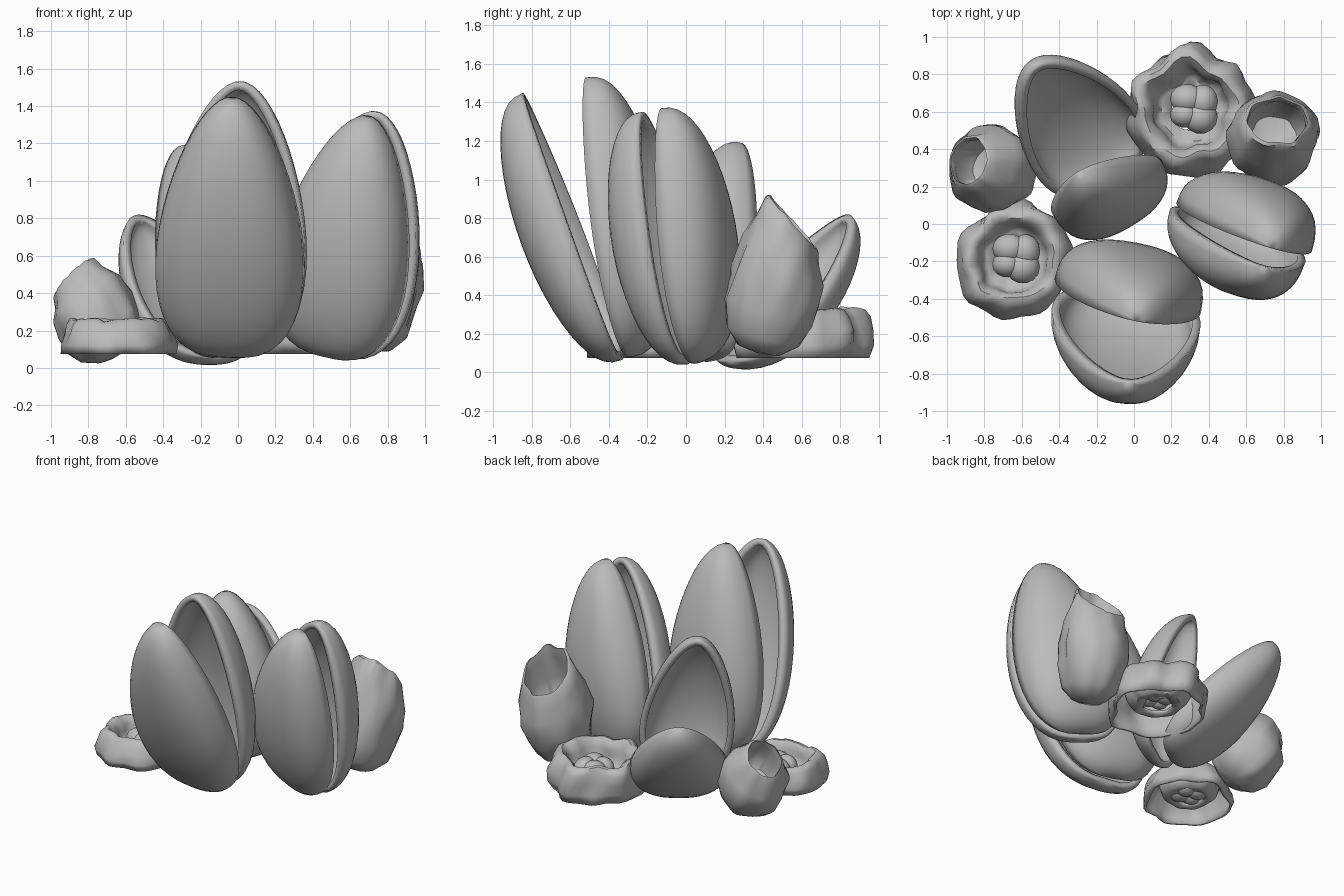
import bpy, bmesh, math
from mathutils import Vector, noise

cube = bpy.data.objects.get("Cube")
if cube:
    bpy.data.objects.remove(cube)

GREY = (0.5, 0.5, 0.5, 1)
mat = bpy.data.materials.new("shell grey")
mat.use_nodes = True
mat.diffuse_color = GREY
mat.node_tree.nodes["Principled BSDF"].inputs["Base Color"].default_value = GREY


def add_grid(name, rows, closed=False, shell=0.0):
    """Skin rows of points into one smooth surface."""
    bm = bmesh.new()
    grid = [[bm.verts.new(p) for p in row] for row in rows]
    n = len(rows[0])
    for low, high in zip(grid, grid[1:]):
        for j in range(n if closed else n - 1):
            k = (j + 1) % n
            bm.faces.new((low[j], low[k], high[k], high[j]))
    bmesh.ops.remove_doubles(bm, verts=bm.verts, dist=0.0005)
    mesh = bpy.data.meshes.new(name)
    bm.to_mesh(mesh)
    bm.free()
    mesh.materials.append(mat)
    obj = bpy.data.objects.new(name, mesh)
    bpy.context.collection.objects.link(obj)
    if shell:
        mod = obj.modifiers.new("thickness", "SOLIDIFY")
        mod.thickness = shell
        mod.offset = -1
    bpy.ops.object.select_all(action="DESELECT")
    obj.select_set(True)
    bpy.context.view_layer.objects.active = obj
    bpy.ops.object.shade_smooth_by_angle(angle=math.radians(50))
    return obj


def soft(value, power):
    """Signed power, used to make sections fuller than an ellipse."""
    return math.copysign(abs(value) ** power, value) if abs(value) > 1e-6 else 0.0


def valve(name, base, tip, facing, width, depth, bow=0.0):
    """Egg-shaped half shell, bulging towards its facing direction."""
    base, tip, facing = Vector(base), Vector(tip), Vector(facing)
    axis = (tip - base).normalized()
    out = (facing - axis * facing.dot(axis)).normalized()
    side = out.cross(axis)
    rows = []
    for i in range(25):
        t = (1 - math.cos(math.pi * i / 24)) / 2
        w = width * soft(math.sin(math.pi * t ** 0.65), 0.52)
        d = depth * soft(math.sin(math.pi * t), 0.4)
        mid = base.lerp(tip, t) + out * bow * math.sin(math.pi * t)
        rows.append([mid + side * w * soft(math.cos(a), 0.85) + out * d * soft(math.sin(a), 0.8)
                     for a in (math.pi * j / 20 for j in range(21))])
    return add_grid(name, rows, shell=0.045)


def barnacle(name, base, axis, profile, tilt=(0, 0), rough=0.04, waves=0.0, shell=0.0):
    """Lathe a profile about an axis with a lumpy, slanted rim."""
    base = Vector(base)
    turn = Vector((0, 0, 1)).rotation_difference(Vector(axis))
    top = max(h for r, h in profile)
    rows = []
    for r, h in profile:
        row = []
        for j in range(40):
            a = math.tau * j / 40
            ring = Vector((math.cos(a), math.sin(a), 0))
            lump = noise.noise(ring * 1.9 + base * 5 + Vector((0, 0, h * 5)))
            ridge = waves * (math.sin(8 * a + 2 * math.sin(a)) + math.sin(5 * a))
            p = ring * r * (1 + rough * 2 * lump + ridge)
            lift = (h / top) ** 2
            p.z = h + lift * (tilt[0] * p.x + tilt[1] * p.y)
            p.z += lift * r * rough * noise.noise(ring * 3 + base)
            row.append(base + turn @ p)
        rows.append(row)
    return add_grid(name, rows, closed=True, shell=shell)


def pebble(name, centre, radii):
    """Small rounded closing plate."""
    rows = []
    for i in range(9):
        b = math.pi * (i / 8 - 0.5)
        rows.append([Vector(centre) + Vector((radii[0] * math.cos(b) * math.cos(a),
                                              radii[1] * math.cos(b) * math.sin(a),
                                              radii[2] * math.sin(b)))
                     for a in (math.tau * j / 14 for j in range(14))])
    return add_grid(name, rows, closed=True)


# Mussels: pairs of open valves
valve("front_mussel_front_valve", (-0.05, -0.33, 0.065), (-0.03, -0.845, 1.45), (-0.08, -1, 0), 0.4, 0.29, -0.01)
valve("front_mussel_back_valve", (-0.05, -0.28, 0.08), (0.01, -0.52, 1.53), (0.2, 1, 0), 0.4, 0.3, -0.02)
valve("right_mussel_front_valve", (0.475, 0.04, 0.06), (0.7, -0.23, 1.35), (-0.28, -0.96, 0), 0.37, 0.275)
valve("right_mussel_back_valve", (0.515, 0.07, 0.06), (0.735, -0.13, 1.37), (0.28, 0.96, 0), 0.37, 0.29, -0.015)
valve("rear_mussel_upright_valve", (-0.06, 0.15, 0.06), (-0.3, 0.28, 1.19), (0.5, -0.85, 0), 0.32, 0.26)
valve("rear_mussel_leaning_valve", (-0.1, 0.23, 0.055), (-0.53, 0.84, 0.82), (0, 0, -1), 0.33, 0.23)

# Tall leaning barnacles, hollow at the mouth
TALL = [(0, 0), (0.11, 0.015), (0.19, 0.09), (0.23, 0.22), (0.24, 0.36), (0.23, 0.5), (0.2, 0.61),
        (0.175, 0.69), (0.155, 0.705), (0.15, 0.65), (0.16, 0.5), (0.12, 0.35), (0, 0.3)]
barnacle("right_tall_barnacle", (0.725, 0.37, 0.1), (0.04, 0.19, 0.7), TALL, (0, -0.65), 0.08, 0.01)
SMALL = [(r * (0.95 if h < 0.55 else 0.82), h * 0.69) for r, h in TALL]
barnacle("left_tall_barnacle", (-0.65, 0.25, 0.07), (-0.28, 0.11, 0.5), SMALL, (0.28, 0), 0.06)

# Low barnacles: flared walls open underneath, with closing plates inside
WALL = [(0.97, 0), (1, 0.25), (0.96, 0.55), (0.92, 0.82), (0.85, 0.96), (0.76, 0.98), (0.67, 0.87), (0.61, 0.72),
        (0.58, 0.56), (0.54, 0.4), (0.46, 0.28), (0.3, 0.28)]
for side, x, y, radius, height in (("left", -0.65, -0.19, 0.3, 0.19), ("back", 0.3, 0.61, 0.335, 0.26)):
    wall = [(r * radius, h * height) for r, h in WALL]
    barnacle(side + "_low_barnacle", (x, y, 0.075), (0, 0, 1), wall, (0, 0), 0.1, 0.016, 0.018)
    for k in range(4):
        a = math.tau * (k + 0.4) / 4
        c = (x + 0.02 + 0.06 * math.cos(a), y + 0.01 + 0.06 * math.sin(a), 0.075 + height * 0.5)
        pebble(f"{side}_plate_{k + 1}", c, (0.08 + 0.012 * (k % 2), 0.09 - 0.01 * (k % 3), 0.08))
